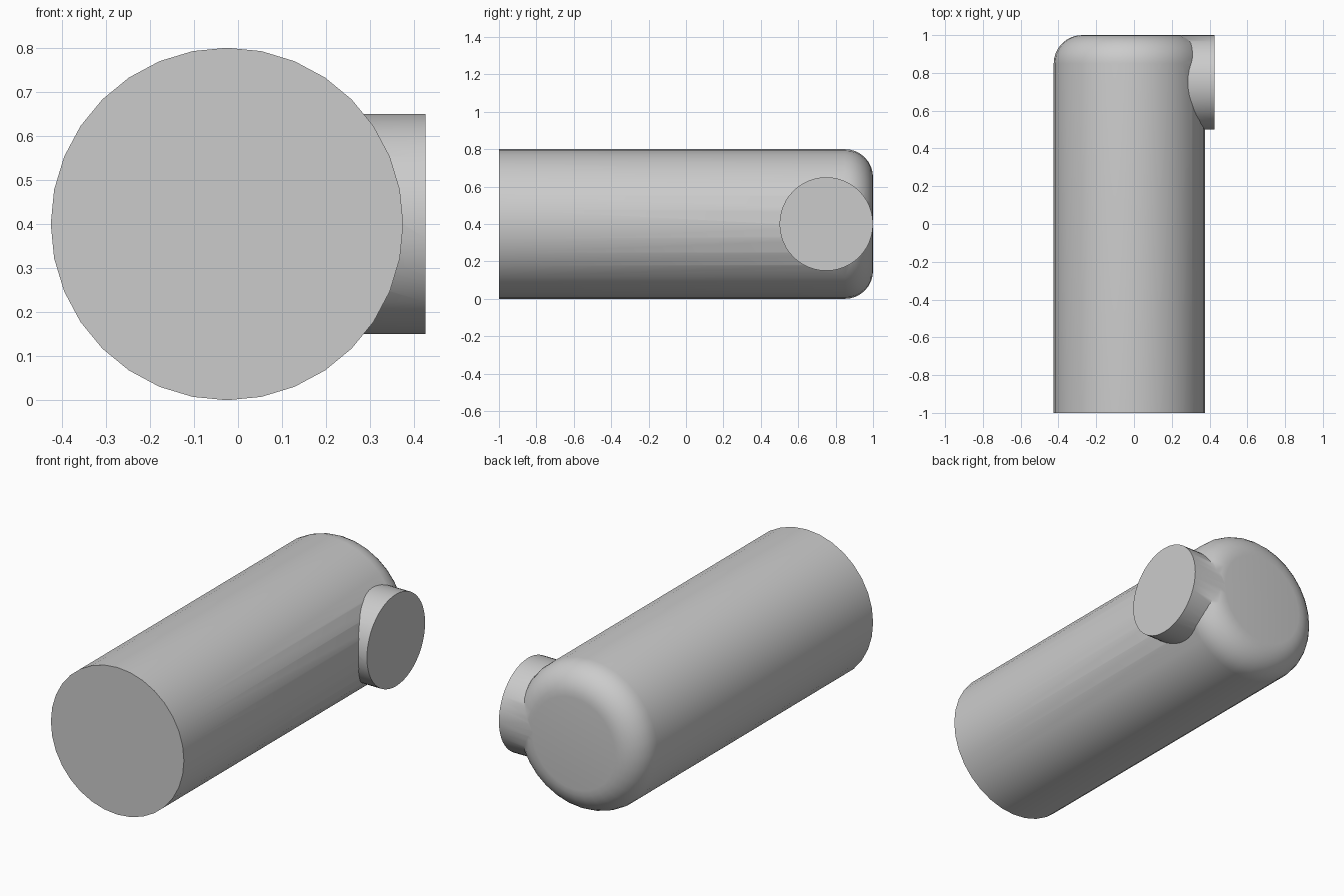
import bpy
import bmesh
import math
from mathutils import Matrix, Vector

cube = bpy.data.objects.get("Cube")
if cube:
    bpy.data.objects.remove(cube, do_unlink=True)

RADIUS, FILLET, AXIS_X, AXIS_Z = 0.4, 0.15, -0.025, 0.4

grey = bpy.data.materials.new("plain_grey")
grey.use_nodes = True
colour = (0.6, 0.6, 0.6, 1)
grey.diffuse_color = colour
grey.node_tree.nodes["Principled BSDF"].inputs["Base Color"].default_value = colour


def make_object(name, bm):
    bmesh.ops.recalc_face_normals(bm, faces=bm.faces)
    mesh = bpy.data.meshes.new(name)
    bm.to_mesh(mesh)
    bm.free()
    mesh.materials.append(grey)
    obj = bpy.data.objects.new(name, mesh)
    bpy.context.collection.objects.link(obj)
    return obj


def cylinder(name, radius, start, end, segments, bevel=0):
    """Capped cylinder between two points, optionally rounded at its end."""
    bm = bmesh.new()
    axis = end - start
    place = Matrix.Translation((start + end) / 2) @ axis.to_track_quat("Z", "Y").to_matrix().to_4x4()
    bmesh.ops.create_cone(bm, cap_ends=True, segments=segments, radius1=radius,
                          radius2=radius, depth=axis.length, matrix=place)
    if bevel:
        rim = [e for e in bm.edges if all((v.co - end).length < radius * 1.01 for v in e.verts)]
        bmesh.ops.bevel(bm, geom=rim, offset=bevel, segments=8, profile=0.5, affect="EDGES")
    return make_object(name, bm)


# Main pipe, flat at the front and rounded at the back
pipe = cylinder("main_pipe", RADIUS, Vector((AXIS_X, -1, AXIS_Z)),
                Vector((AXIS_X, 1, AXIS_Z)), 32, FILLET)

# Short side branch, fused into the pipe
branch = cylinder("side_branch", 0.2499, Vector((0, 0.75, AXIS_Z)),
                  Vector((0.425, 0.75, AXIS_Z)), 48)
branch.hide_render = True
union = pipe.modifiers.new("fuse_branch", "BOOLEAN")
union.operation = "UNION"
union.solver = "EXACT"
union.object = branch

bpy.ops.object.select_all(action="DESELECT")
pipe.select_set(True)
bpy.context.view_layer.objects.active = pipe
bpy.ops.object.modifier_apply(modifier=union.name)
bpy.data.objects.remove(branch, do_unlink=True)
bpy.ops.object.shade_smooth_by_angle(angle=math.radians(35))
